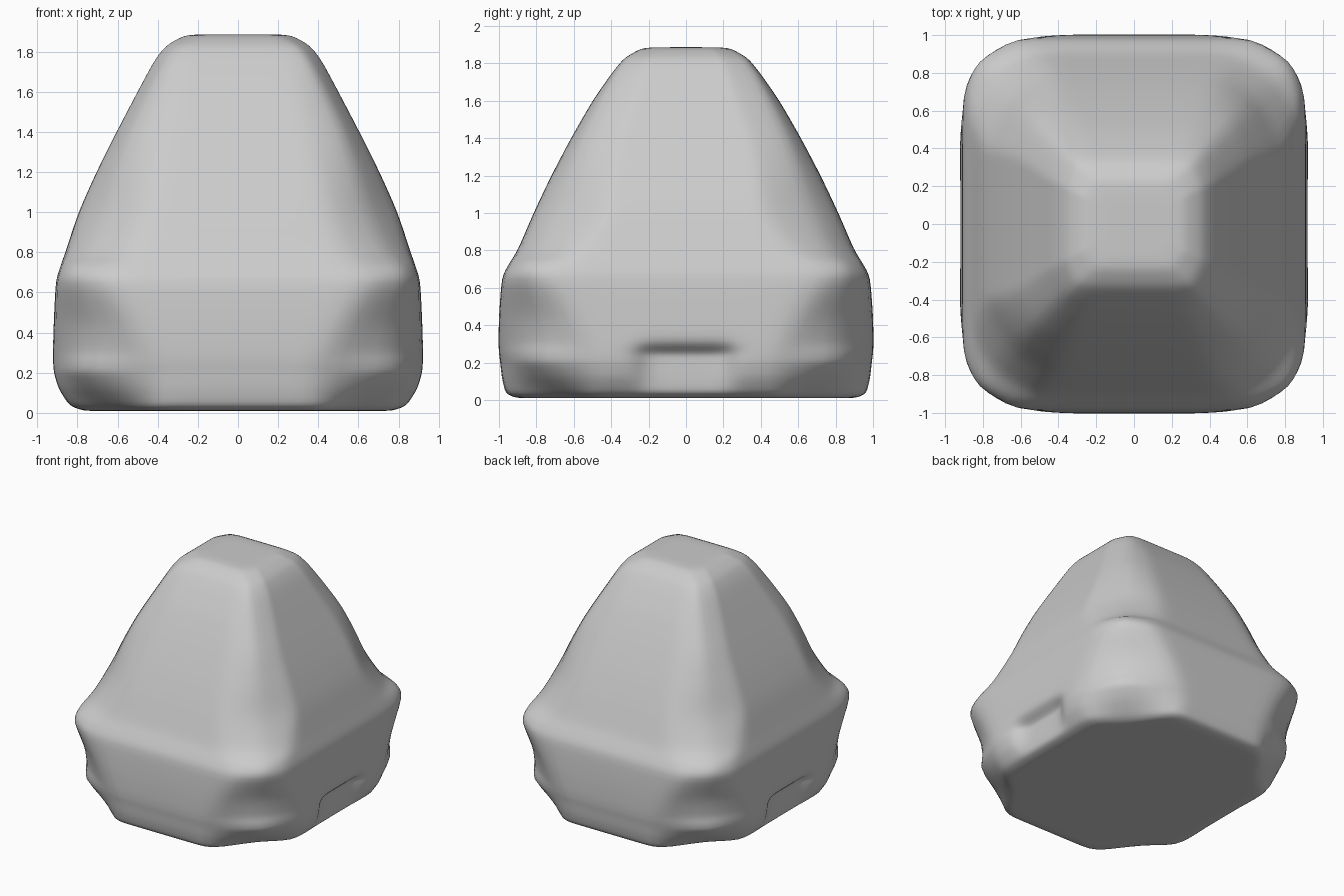
import bpy, bmesh
from math import hypot

if "Cube" in bpy.data.objects:
    bpy.data.objects.remove(bpy.data.objects["Cube"])

# height, half width x, half depth y, side-face end, front-face end, corner distance along the diagonal
ROWS = [
    (0.01, .77, .91, .50, .42, .87),
    (0.035, .84, .965, .50, .42, .93),
    (0.12, .895, .985, .49, .41, 1.05),
    (0.20, .918, .993, .49, .41, 1.13),
    (0.25, .922, 1.0, .50, .43, 1.13),
    (0.31, .922, 1.003, .53, .46, 1.11),
    (0.45, .918, 1.0, .60, .53, 1.12),
    (0.66, .908, .985, .72, .65, 1.205),
    (0.73, .885, .945, .66, .60, 1.18),
    (0.80, .86, .90, .56, .52, 1.07),
    (1.00, .795, .815, .42, .45, .94),
    (1.20, .705, .72, .40, .41, .86),
    (1.40, .605, .615, .36, .36, .765),
    (1.60, .50, .50, .28, .30, .63),
    (1.75, .42, .395, .23, .26, .52),
    (1.83, .36, .33, .20, .22, .44),
    (1.88, .27, .24, .15, .17, .31),
]


def ring_points(row):
    """Cross-section with a knobbed corner, mirrored into four quadrants."""
    z, hx, hy, b, a, d = row
    # shallow rounded grip pocket in the lower middle of each side
    px = min(hx, .845) if z < .26 else hx
    k = hypot(.69, .72)
    quarter = [(px, 0), (px, min(.19, .5 * b)), (hx, min(.30, .75 * b)), (hx, b),
               (d * .69 / k, d * .72 / k),
               (a, hy), (a / 2, hy), (0, hy)]
    half = quarter + [(-x, y) for x, y in quarter[-2::-1]]
    full = half + [(x, -y) for x, y in half[-2:0:-1]]
    return [(x, y, z) for x, y in full]


bm = bmesh.new()
rings = [[bm.verts.new(p) for p in ring_points(r)] for r in ROWS]


def inner_ring(ring, f, dz=0):
    return [bm.verts.new((v.co.x * f, v.co.y * f, v.co.z + dz)) for v in ring]


# bottom and gently domed top caps
rings = ([inner_ring(rings[0], .45), inner_ring(rings[0], .85)] + rings
         + [inner_ring(rings[-1], .7, .006), inner_ring(rings[-1], .35, .006)])
for lo, hi in zip(rings, rings[1:]):
    n = len(lo)
    for i in range(n):
        j = (i + 1) % n
        bm.faces.new((lo[i], lo[j], hi[j], hi[i]))
for ring in (rings[0], rings[-1]):
    cap = bm.faces.new(ring)
    bmesh.ops.poke(bm, faces=[cap])
bmesh.ops.recalc_face_normals(bm, faces=bm.faces)
for f in bm.faces:
    f.smooth = True

mesh = bpy.data.meshes.new("boulder_body")
bm.to_mesh(mesh)
bm.free()
body = bpy.data.objects.new("boulder_body", mesh)
bpy.context.collection.objects.link(body)

# refine, then soften the edges like worn stone
sub = body.modifiers.new("refine", 'SUBSURF')
sub.subdivision_type = 'SIMPLE'
sub.levels = sub.render_levels = 2
soft = body.modifiers.new("soften", 'SMOOTH')
soft.factor = .5
soft.iterations = 10
